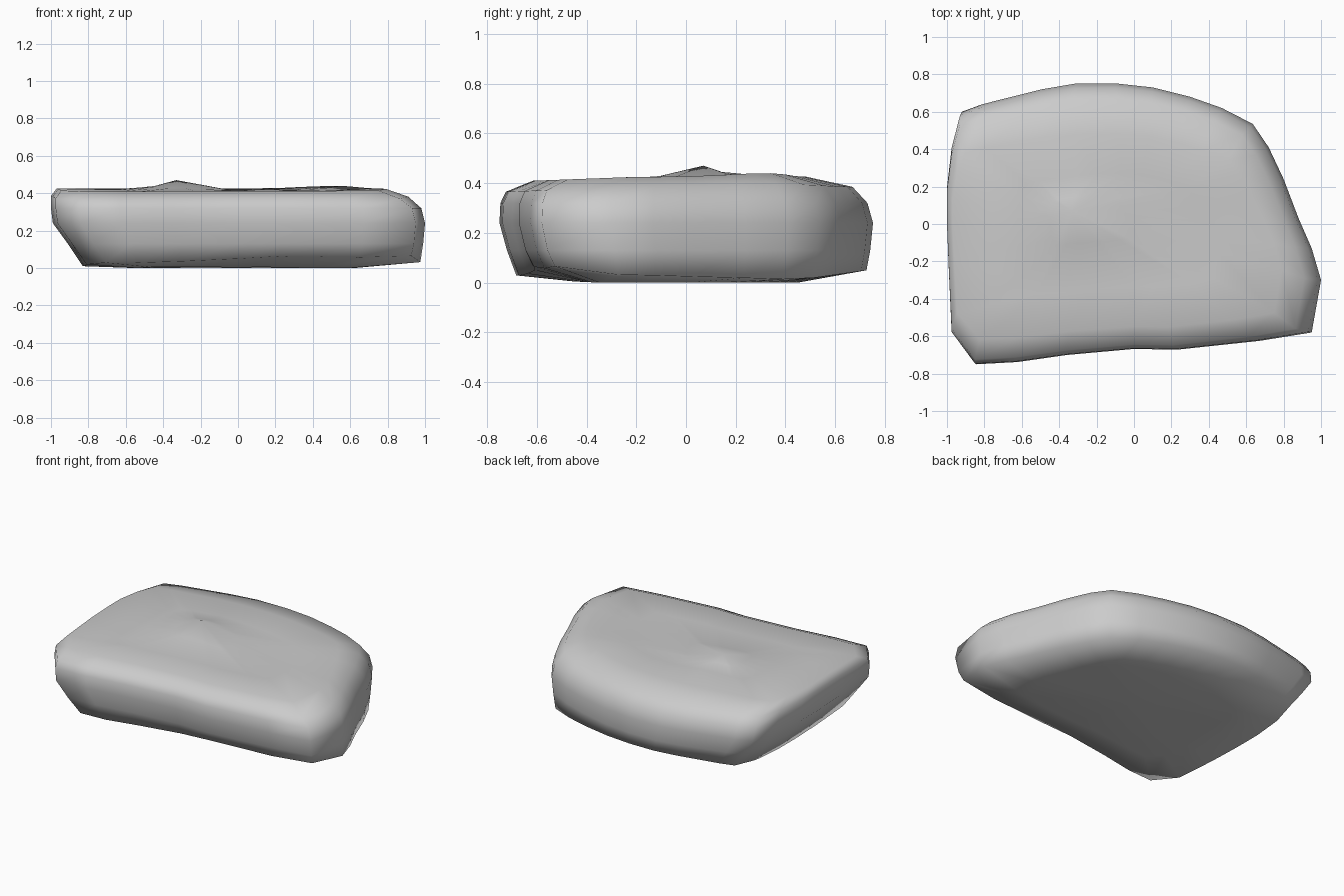
import bpy, bmesh, math

if "Cube" in bpy.data.objects:
    bpy.data.objects.remove(bpy.data.objects["Cube"])

# Widest outline of the slab, seen from above (counter-clockwise)
OUTLINE = [(1.0, -.3), (.95, -.13), (.88, .03), (.8, .24), (.72, .41), (.635, .535), (.47, .62),
           (.3, .68), (.1, .73), (-.1, .752), (-.32, .75), (-.5, .72), (-.82, .64), (-.93, .6),
           (-.975, .42), (-1.0, .2), (-1.0, 0), (-.99, -.25), (-.975, -.58), (-.85, -.75),
           (-.63, -.738), (-.36, -.7), (0, -.668), (.23, -.672), (.67, -.625), (.95, -.58)]

# Each ring: height, then scale towards left, right, front, back
RINGS = [(0.0, .55, .62, .6, .6),
         (.01, .83, .975, .91, .965),
         (.13, .91, .99, .96, .985),
         (.24, .99, 1.0, 1.0, 1.0),
         (.32, 1.0, .98, .995, .97),
         (.385, 1.0, .91, .965, .89),
         (.425, .97, .79, .82, .64),
         (.415, .62, .45, .5, .36)]


def bump(x, y, cx, cy, r):
    return math.exp(-((x - cx) ** 2 + (y - cy) ** 2) / r ** 2)


def surface_z(x, y, z):
    # uneven worn faces: low ridge on top, raised rim underneath
    if z > .36:
        front_dip = .015 * max(0, -y - .2) / .4
        return z - front_dip + .04 * bump(x, y, -.33, .07, .22) + .015 * bump(x, y, .5, .3, .25)
    if z < .05:
        back_rim = .04 * max(0, y - .45) / .28
        front_rim = .05 * max(0, -y - .38) / .2 * min(1, max(.25, x + .7))
        right_rim = .02 * max(0, x - .65) / .3
        return z + back_rim + front_rim + right_rim
    return z


bm = bmesh.new()
rings = []
for z, left, right, front, back in RINGS:
    ring = []
    for ox, oy in OUTLINE:
        x = ox * (left if ox < 0 else right)
        y = oy * (front if oy < 0 else back)
        ring.append(bm.verts.new((x, y, surface_z(x, y, z))))
    rings.append(ring)

# Skin the sides
n = len(OUTLINE)
for a, b in zip(rings, rings[1:]):
    for i in range(n):
        j = (i + 1) % n
        bm.faces.new((a[i], a[j], b[j], b[i]))

# Close the underside and the top with its low peak
base = bm.verts.new((0, 0, .01))
dip = [bm.verts.new((v.co.x * .4 - .2, v.co.y * .4 + .04,
                     .41 + .04 * bump(v.co.x * .4 - .2, v.co.y * .4 + .04, -.33, .07, .2)))
       for v in rings[-1]]
peak = bm.verts.new((-.33, .07, .47))
for i in range(n):
    j = (i + 1) % n
    bm.faces.new((rings[0][j], rings[0][i], base))
    bm.faces.new((rings[-1][i], rings[-1][j], dip[j], dip[i]))
    bm.faces.new((dip[i], dip[j], peak))
bmesh.ops.recalc_face_normals(bm, faces=bm.faces)

mesh = bpy.data.meshes.new("stone_slab")
bm.to_mesh(mesh)
bm.free()
for p in mesh.polygons:
    p.use_smooth = True
slab = bpy.data.objects.new("stone_slab", mesh)
bpy.context.collection.objects.link(slab)
